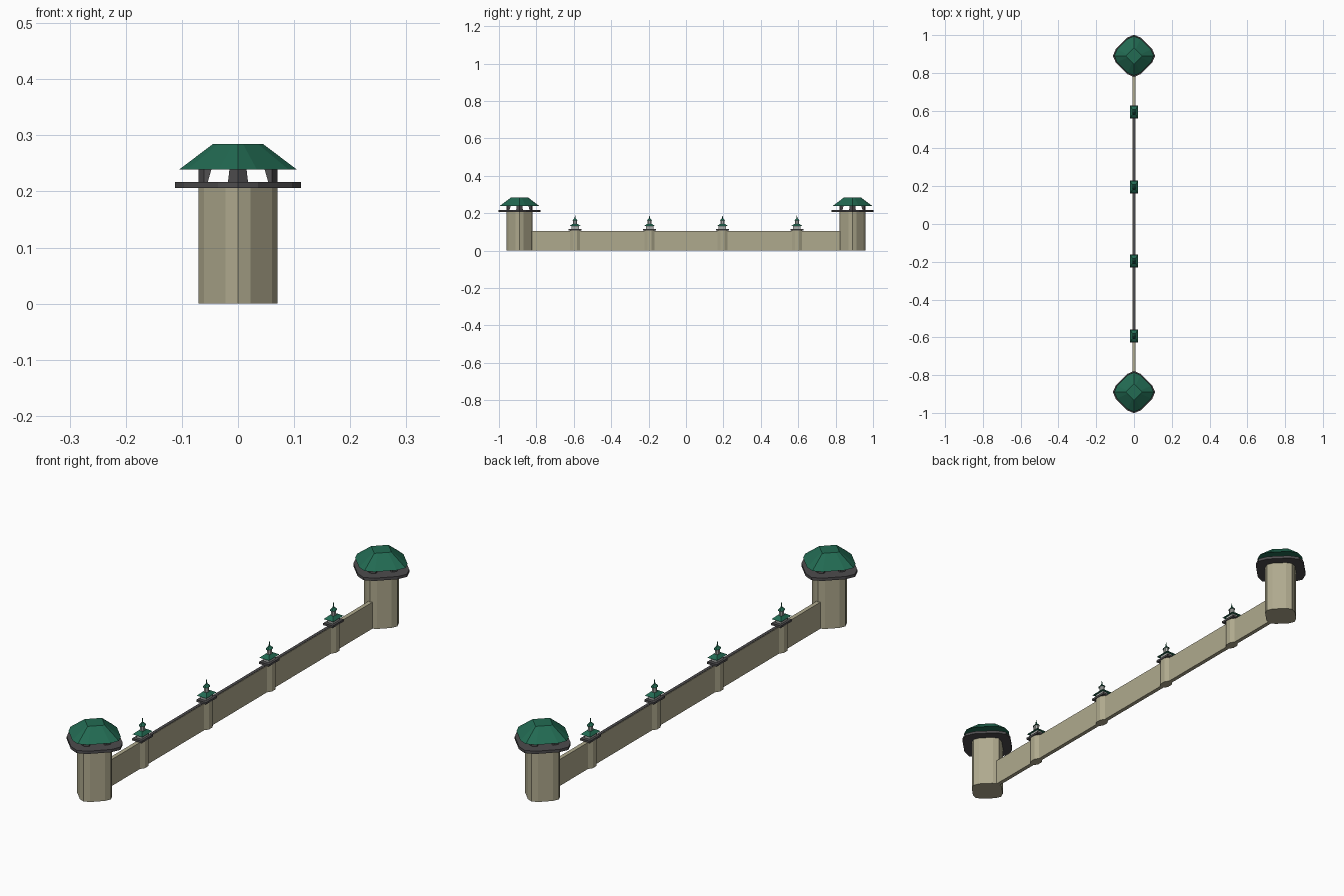
import bpy, bmesh, math

if "Cube" in bpy.data.objects:
    bpy.data.objects.remove(bpy.data.objects["Cube"])


def material(name, rgb):
    m = bpy.data.materials.new(name)
    m.diffuse_color = (*rgb, 1)
    m.use_nodes = True
    m.node_tree.nodes["Principled BSDF"].inputs["Base Color"].default_value = m.diffuse_color
    return m


STONE = material("stone", (0.43, 0.40, 0.27))
SLATE = material("slate", (0.075, 0.072, 0.075))
GREEN = material("green_tile", (0.016, 0.145, 0.085))
PALE = material("pale_stone", (0.40, 0.42, 0.40))


def loft(name, rings, mat, loc=(0, 0, 0)):
    """Closed solid through rings of 3D points."""
    bm = bmesh.new()
    vs = [[bm.verts.new(p) for p in r] for r in rings]
    n = len(vs[0])
    for a, b in zip(vs, vs[1:]):
        for i in range(n):
            j = (i + 1) % n
            bm.faces.new((a[i], a[j], b[j], b[i]))
    bm.faces.new(vs[0][::-1])
    bm.faces.new(vs[-1])
    bmesh.ops.recalc_face_normals(bm, faces=bm.faces)
    me = bpy.data.meshes.new(name)
    bm.to_mesh(me)
    bm.free()
    me.materials.append(mat)
    ob = bpy.data.objects.new(name, me)
    ob.location = loc
    bpy.context.collection.objects.link(ob)
    return ob


def diamond(r, z):
    """Twelve-sided diamond with softened corners."""
    pts = []
    for k in range(4):
        c, s = math.cos(k * math.pi / 2), math.sin(k * math.pi / 2)
        for x, y in ((0.86, -0.32), (1, 0), (0.86, 0.32)):
            pts.append((r * (x * c - y * s), r * (x * s + y * c), z))
    return pts


def rect(hx, hy, z):
    return [(-hx, -hy, z), (hx, -hy, z), (hx, hy, z), (-hx, hy, z)]


def ellipse(rx, ry, z, n=8):
    return [(rx * math.cos(2 * math.pi * (i + .5) / n),
             ry * math.sin(2 * math.pi * (i + .5) / n), z) for i in range(n)]


def sharp_diamond(r, z):
    """Square diamond with the same point count as the soft one."""
    pts = []
    for k in range(4):
        c, s = math.cos(k * math.pi / 2), math.sin(k * math.pi / 2)
        for x, y in ((0.8, -0.2), (1, 0), (0.8, 0.2)):
            pts.append((r * (x * c - y * s), r * (x * s + y * c), z))
    return pts


# End towers
for y in (-0.89, 0.89):
    loc = (0, y, 0)
    loft("tower_body", [diamond(0.07, 0), diamond(0.07, 0.207)], STONE, loc)
    loft("tower_platform", [diamond(0.112, 0.206), diamond(0.112, 0.217)], SLATE, loc)
    loft("tower_roof", [diamond(0.105, 0.239), sharp_diamond(0.044, 0.285)], GREEN, loc)
    # Corner piers between platform and roof
    for k in range(4):
        def pier(inner, w, z):
            return [(inner, -w, z), (0.061, -w, z), (0.07, 0, z), (0.061, w, z), (inner, w, z)]
        p = loft("tower_pier", [pier(0.054, 0.018, 0.216), pier(0.047, 0.015, 0.241)], SLATE, loc)
        p.rotation_euler.z = k * math.pi / 2

# Long wall and its dark walkway
loft("wall", [rect(0.008, 0.835, 0), rect(0.008, 0.835, 0.104)], STONE)
loft("walkway", [rect(0.006, 0.59, 0.1), rect(0.006, 0.59, 0.1055)], SLATE)

# Wall columns, each topped by a small lantern
for y in (-0.593, -0.195, 0.195, 0.593):
    loc = (0, y, 0)
    loft("column", [ellipse(0.02, 0.03, 0), ellipse(0.02, 0.03, 0.108)], STONE, loc)
    loft("column_platform", [rect(0.021, 0.034, 0.107), rect(0.021, 0.034, 0.115)], SLATE, loc)
    loft("lantern_base", [rect(0.012, 0.02, 0.115), rect(0.012, 0.02, 0.131)], PALE, loc)
    loft("lantern_eave", [rect(0.021, 0.032, 0.13), rect(0.009, 0.015, 0.141)], GREEN, loc)
    loft("lantern_drum", [ellipse(0.009, 0.012, 0.14), ellipse(0.009, 0.012, 0.161)], PALE, loc)
    loft("lantern_cap", [ellipse(0.012, 0.017, 0.16), ellipse(0.003, 0.004, 0.171)], GREEN, loc)
    loft("lantern_finial", [ellipse(0.003, 0.003, 0.17), ellipse(0.001, 0.001, 0.188)], GREEN, loc)
